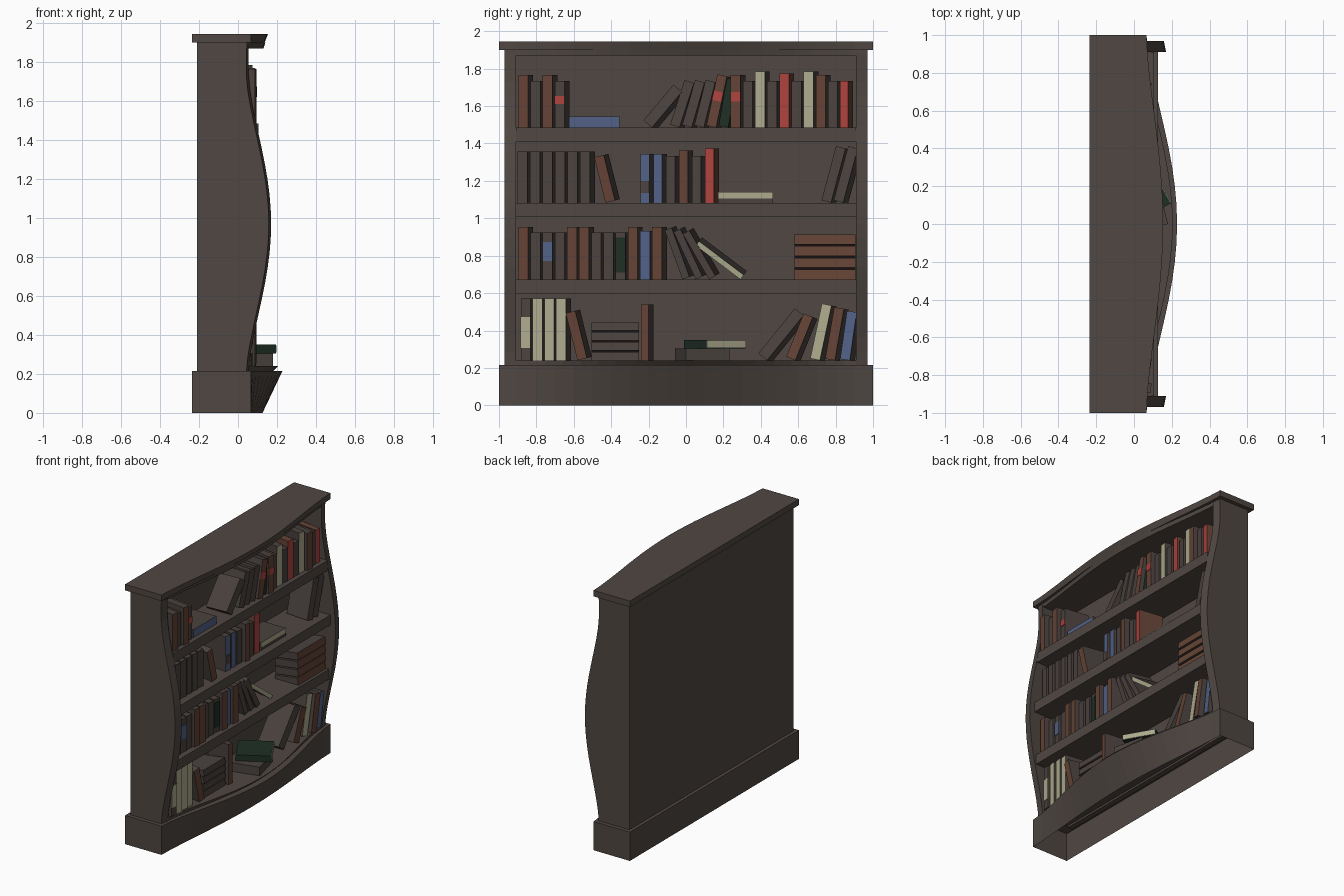
import bpy, bmesh, math
from mathutils import Matrix, Vector

if "Cube" in bpy.data.objects:
    bpy.data.objects.remove(bpy.data.objects["Cube"])


def material(name, *rgb):
    mat = bpy.data.materials.new(name)
    mat.use_nodes = True
    mat.diffuse_color = (*rgb, 1)
    shader = mat.node_tree.nodes["Principled BSDF"]
    shader.inputs["Base Color"].default_value = mat.diffuse_color
    return mat


wood = material("dark wood", .079, .063, .054)
grey = material("dark cover", .07, .055, .05)
brown = material("brown leather", .13, .056, .036)
red = material("red cloth", .42, .055, .048)
blue = material("blue cloth", .085, .12, .24)
green = material("green cloth", .013, .028, .018)
cream = material("cream paper", .42, .41, .27)


def finish(name, bm, mats, matrix):
    """Make an object; a second material covers every face but the front."""
    bmesh.ops.recalc_face_normals(bm, faces=bm.faces)
    if len(mats) > 1:
        for face in bm.faces:
            face.material_index = 0 if face.normal.x > .5 else 1
    mesh = bpy.data.meshes.new(name)
    bm.to_mesh(mesh)
    bm.free()
    for mat in mats:
        mesh.materials.append(mat)
    part = bpy.data.objects.new(name, mesh)
    part.matrix_world = matrix
    bpy.context.collection.objects.link(part)


def box(name, low, high, mats, matrix=Matrix()):
    """Box between two opposite corners."""
    bm = bmesh.new()
    low, high = Vector(low), Vector(high)
    size = Matrix.Diagonal((high - low).to_4d())
    middle = Matrix.Translation((low + high) / 2)
    bmesh.ops.create_cube(bm, size=1, matrix=middle @ size)
    finish(name, bm, mats, matrix)


def loft(name, rings, hollow=False):
    """Skin between two matching outlines; a hollow one is open at the first."""
    bm = bmesh.new()
    first, last = [[bm.verts.new(p) for p in ring] for ring in rings]
    if not hollow:
        bm.faces.new(first)
    bm.faces.new(last)
    for i, vert in enumerate(first):
        bm.faces.new((first[i - 1], vert, last[i], last[i - 1]))
    finish(name, bm, [wood], Matrix())


# Bell curve shared by every bowed edge: position from -1 to 1, bulge from 0 to 1
steps = [i / 10 for i in range(-10, 11)]
bell = [(t, abs(math.cos(math.pi / 2 * t)) ** 1.5) for t in steps]


def bowed_board(name, bottom, top, half, back, edge, low, high, hollow=False):
    """Board whose front bows out by low at the bottom and high at the top."""
    rings = [[(edge + bow * b, t * half, z) for t, b in bell]
             + [(back, half, z), (back, -half, z)]
             for z, bow in ((bottom, low), (top, high))]
    loft(name, rings, hollow)


# Carcass
outer, inner, back = .97, .91, -.21
bowed_board("plinth", 0, .215, 1, -.235, .066, .06, .162, hollow=True)
bowed_board("floor_board", .215, .24, .94, back, .05, .13, .155)
bowed_board("top_trim", 1.87, 1.9, outer, back, .045, .085, .095)
bowed_board("top_board", 1.9, 1.945, 1, -.235, .066, .07, .088)
box("back_panel", (back, -inner, .2), (-.17, inner, 1.89), [wood])

# Side panels with a bellied front edge
for side, name in ((-1, "right"), (1, "left")):
    rings = [[(edge + .115 * b, side * y, .97 + .76 * t) for t, b in bell]
             + [(edge, side * y, 1.88), (back, side * y, 1.88), (back, side * y, .21)]
             for y, edge in ((outer, .043), (inner, .055))]
    loft(name + "_side_panel", rings)

# Shelves, named by the height of the surface that carries the books
floor, lower, middle, upper = .24, .673, 1.083, 1.485
for name, z, front in (("lower", lower, .115), ("middle", middle, .128), ("upper", upper, .105)):
    box(name + "_shelf", (back, -inner, z - .075), (front, inner, z), [wood])

# Books: coloured spines on plain boards, leather ones standing proud
depth, thick = .19, .053
covers = {"g": grey, "b": brown, "r": red, "l": blue, "n": green, "c": cream}
boards = {"r": brown, "n": green}
heights = {"g": .25, "b": .28, "r": .29, "l": .26, "n": .26, "c": .3}


def book(letter, y, z, height, lean=0, width=thick, yaw=8, stain=None):
    """Book turned slightly on the shelf and tipped sideways by lean degrees."""
    tilt = math.radians(lean)
    front = .09 if letter == "b" else .07
    place = (Matrix.Translation((front, y, z + width / 2 * abs(math.sin(tilt))))
             @ Matrix.Rotation(-tilt, 4, "X")
             @ Matrix.Rotation(-math.radians(yaw), 4, "Z"))
    half = width / 2
    box("book", (-depth, -half, 0), (0, half, height),
        [covers[letter], boards.get(letter, grey)], place)
    if stain:
        mat, low, high = stain
        box("book_stain", (0, -half, height * low), (.004, half, height * high), [mat], place)


def row(z, start, letters, lean=0, step=0, pitch=.065, height=None, width=thick, stains={}):
    """Row of books with one letter per cover; step changes the lean along it."""
    for i, letter in enumerate(letters):
        book(letter, start + pitch * i, z, height or heights[letter],
             lean + step * i, width, stain=stains.get(i))


red_spot = (red, .5, .68)
row(upper, -.87, "bgbg", stains={3: red_spot})
row(upper, -.205, "g", 40, width=.06)
row(upper, -.06, "gggbn", 18, -2, stains={3: red_spot})
row(upper, .265, "bgcgrgcbg", stains={0: red_spot})
row(upper, .845, "r", height=.25, width=.045)

row(middle, -.875, "gggggg", pitch=.067, height=.275)
row(middle, -.405, "b", -14, height=.25)
row(middle, -.22, "llgbgr", pitch=.069, width=.048, stains={0: (grey, .2, .45)})
row(middle, .75, "gg", 15, height=.3)

row(lower, -.87, "bgggbbgggblb", stains={2: (blue, .4, .8), 8: (green, .15, .9)})
row(lower, 0, "ggg", -20, -5, .07, .28, .04)
row(lower, .3, "c", -53, width=.03)

row(floor, -.857, "gccc", pitch=.063, height=.33, stains={0: (cream, .2, .7)})
row(floor, -.555, "b", -14, height=.26)
row(floor, -.22, "b", width=.04, height=.3)
row(floor, .41, "g", 39, height=.31, width=.06)
row(floor, .56, "b", 22, height=.25)
row(floor, .69, "cbl", 12, -2, .08)

# Stacks lying flat
for i in range(4):
    book("b", .58, lower + .0625 * i, .325, 90, .053)
    book("g", -.505, floor + .053 * i, .255, 90, .045)

# Single books lying flat
book("l", -.625, upper, .27, 90, .058, 0)
book("g", .17, middle, .295, 90, .022, 0)
book("c", .17, middle + .022, .295, 90, .036, 0)

# Crossed pair on the floor board, with pale page edges
for name, corner, angle, height, mat in (
        ("lower", (.18, 0, floor), 14, .065, grey),
        ("upper", (.195, .11, floor + .065), 30, .045, green)):
    place = Matrix.Translation(corner) @ Matrix.Rotation(math.radians(angle), 4, "Z")
    box(name + "_flat_book", (-.24, 0, 0), (0, .24, height), [mat], place)
box("page_edges", (0, 0, .004), (.004, .24, height - .004), [cream], place)
